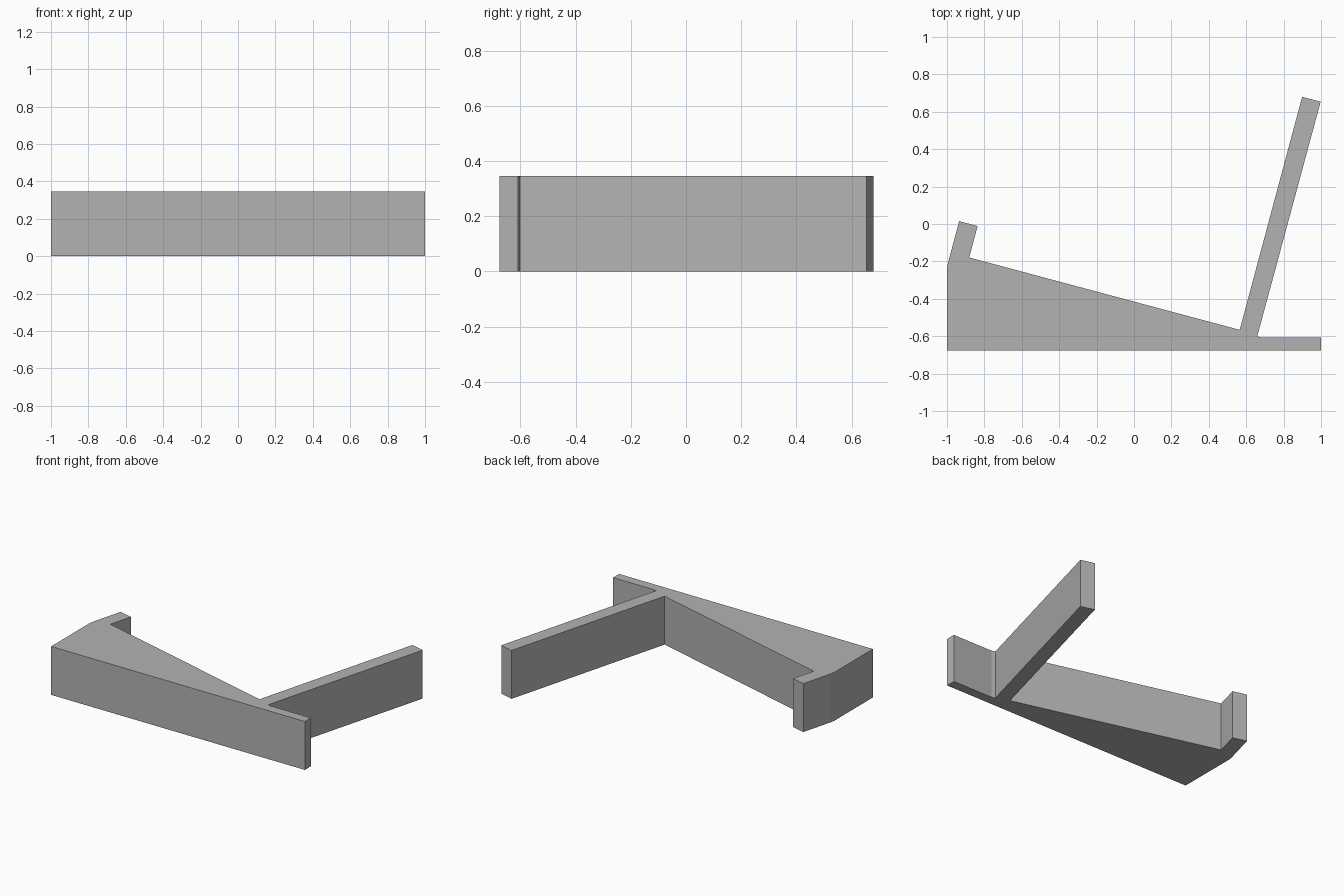
import bpy, bmesh

cube = bpy.data.objects.get("Cube")
if cube:
    bpy.data.objects.remove(cube, do_unlink=True)

HEIGHT = 0.345

grey = bpy.data.materials.new("mid grey")
grey.use_nodes = True
colour = (0.45, 0.45, 0.45, 1)
grey.diffuse_color = colour
grey.node_tree.nodes["Principled BSDF"].inputs["Base Color"].default_value = colour


def extruded_profile(name, outline, height, material):
    """Extrude a closed plan outline straight up from the ground."""
    bm = bmesh.new()
    base = bm.faces.new([bm.verts.new((x, y, 0)) for x, y in outline])
    result = bmesh.ops.extrude_face_region(bm, geom=[base], use_keep_orig=True)
    top = [v for v in result["geom"] if isinstance(v, bmesh.types.BMVert)]
    bmesh.ops.translate(bm, verts=top, vec=(0, 0, height))
    bmesh.ops.recalc_face_normals(bm, faces=bm.faces)
    mesh = bpy.data.meshes.new(name)
    bm.to_mesh(mesh)
    bm.free()
    mesh.materials.append(material)
    obj = bpy.data.objects.new(name, mesh)
    bpy.context.collection.objects.link(obj)
    return obj


outline = [
    # Straight front face and thin tab
    (-1, -0.676), (1, -0.676), (1, -0.608), (0.686, -0.608), (0.659, -0.601),
    # Long tilted arm
    (0.998, 0.654), (0.899, 0.68), (0.565, -0.566),
    # Sloped wedge and short end lip
    (-0.881, -0.179), (-0.836, -0.011), (-0.935, 0.015),
    # Eased corner back to the wedge side
    (-0.995, -0.21), (-1, -0.238),
]
extruded_profile("angled_bracket", outline, HEIGHT, grey)
